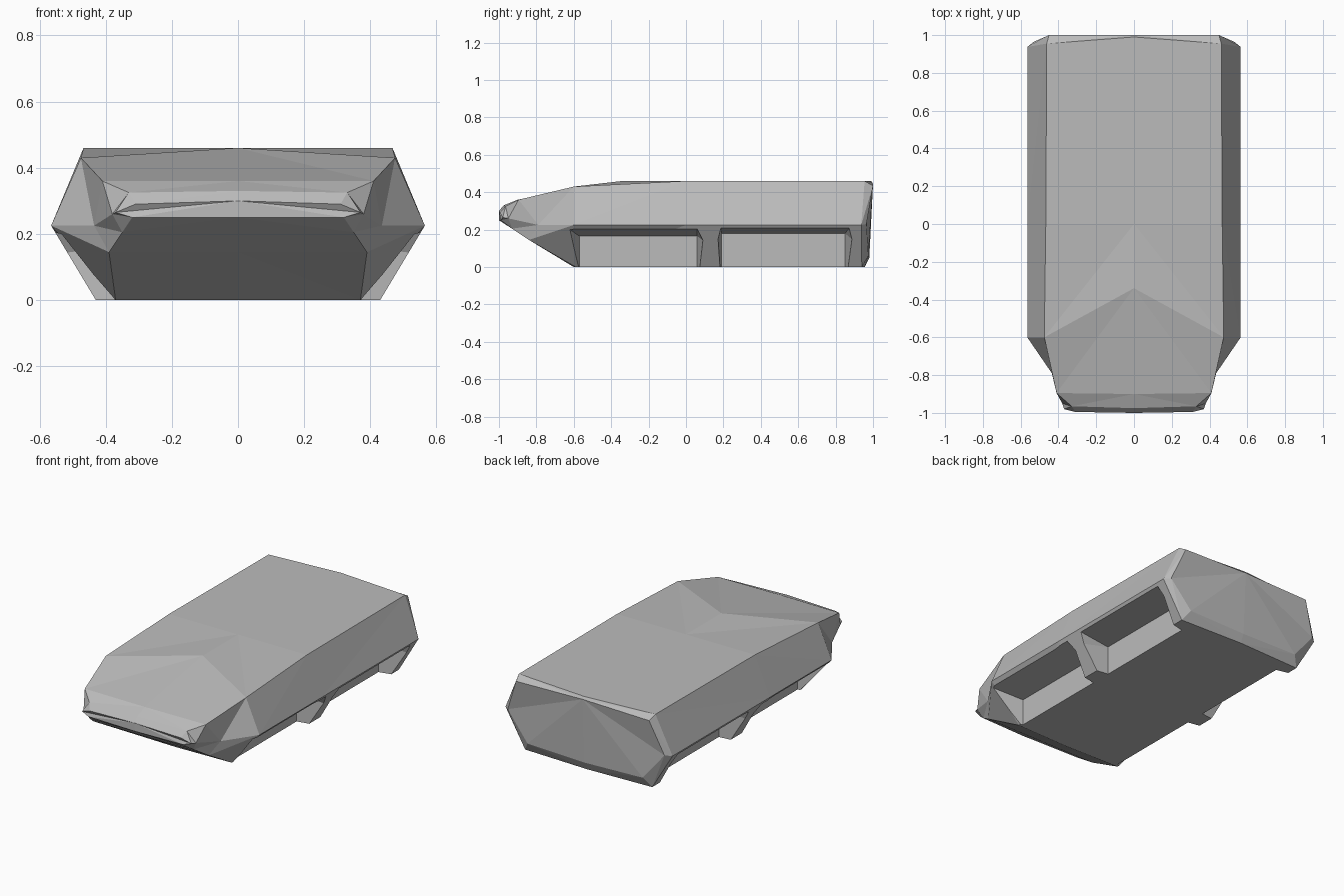
import bpy, bmesh

default = bpy.data.objects.get("Cube")
if default:
    bpy.data.objects.remove(default, do_unlink=True)

grey = bpy.data.materials.new("body_grey")
grey.use_nodes = True
COLOUR = (0.5, 0.5, 0.5, 1)
grey.diffuse_color = COLOUR
grey.node_tree.nodes["Principled BSDF"].inputs["Base Color"].default_value = COLOUR


def make_object(name, bm):
    bmesh.ops.recalc_face_normals(bm, faces=bm.faces)
    mesh = bpy.data.meshes.new(name)
    bm.to_mesh(mesh)
    bm.free()
    mesh.materials.append(grey)
    obj = bpy.data.objects.new(name, mesh)
    bpy.context.collection.objects.link(obj)
    return obj


def apply_modifier(obj, kind, **settings):
    mod = obj.modifiers.new(kind.title(), kind)
    for key, value in settings.items():
        setattr(mod, key, value)
    bpy.context.view_layer.objects.active = obj
    bpy.ops.object.modifier_apply(modifier=mod.name)


# Half rings from nose to tail: top centre, top edge, waist, lower edge, bottom centre
STATIONS = [
    [(0, -1, .30), (.31, -.995, .29), (.37, -.98, .265), (.32, -.99, .25), (0, -1, .25)],
    [(0, -.975, .33), (.33, -.965, .325), (.38, -.95, .26), (.35, -.93, .205), (0, -.93, .205)],
    [(0, -.9, .36), (.41, -.895, .36), (.435, -.79, .225), (.39, -.84, .145), (0, -.84, .145)],
    [(0, -.34, .46), (.475, -.6, .43), (.565, -.6, .225), (.37, -.59, 0), (0, -.6, 0)],
    [(0, 0, .46), (.467, 0, .46), (.565, 0, .225), (.43, 0, 0), (0, 0, 0)],
    [(0, .99, .46), (.462, .955, .46), (.565, .937, .225), (.43, .94, 0), (0, .955, 0)],
    [(0, 1, .445), (.45, 1, .435), (.53, .965, .23), (.39, .975, .06), (0, .98, .05)],
]

# Faceted hull, half lofted then mirrored
bm = bmesh.new()
rings = [[bm.verts.new(p) for p in ring] for ring in STATIONS]
for a, b in zip(rings, rings[1:]):
    for i in range(len(a) - 1):
        bm.faces.new((a[i], b[i], a[i + 1]))
        bm.faces.new((b[i], b[i + 1], a[i + 1]))
for ring in (rings[0], rings[-1]):
    for i in range(1, len(ring) - 1):
        bm.faces.new((ring[0], ring[i], ring[i + 1]))
hull = make_object("body_hull", bm)
apply_modifier(hull, "MIRROR", use_clip=True)

# Wheel wells: inner span, outer top span, outer bottom span, inner ceiling height
WELLS = [
    ((-.57, .06), (-.645, .06), (-.645, .11), .165),
    ((.19, .85), (.185, .88), (.16, .91), .18),
]
INNER, OUTER = .355, .62
for name, (inner, top, bottom, ceiling) in zip(("front", "rear"), WELLS):
    for side in (-1, 1):
        bm = bmesh.new()
        for end in (0, 1):
            for x, y, z in ((INNER, inner[end], ceiling), (INNER, inner[end], -.05),
                            (OUTER, top[end], .217), (OUTER, bottom[end], .13),
                            (OUTER, bottom[end], -.05)):
                bm.verts.new((side * x, y, z))
        bmesh.ops.convex_hull(bm, input=bm.verts)
        cutter = make_object(name + "_wheel_well_cutter", bm)
        cutter.hide_render = True
        apply_modifier(hull, "BOOLEAN", object=cutter, operation="DIFFERENCE", solver="EXACT")
        bpy.data.objects.remove(cutter, do_unlink=True)

for face in hull.data.polygons:
    face.use_smooth = False
